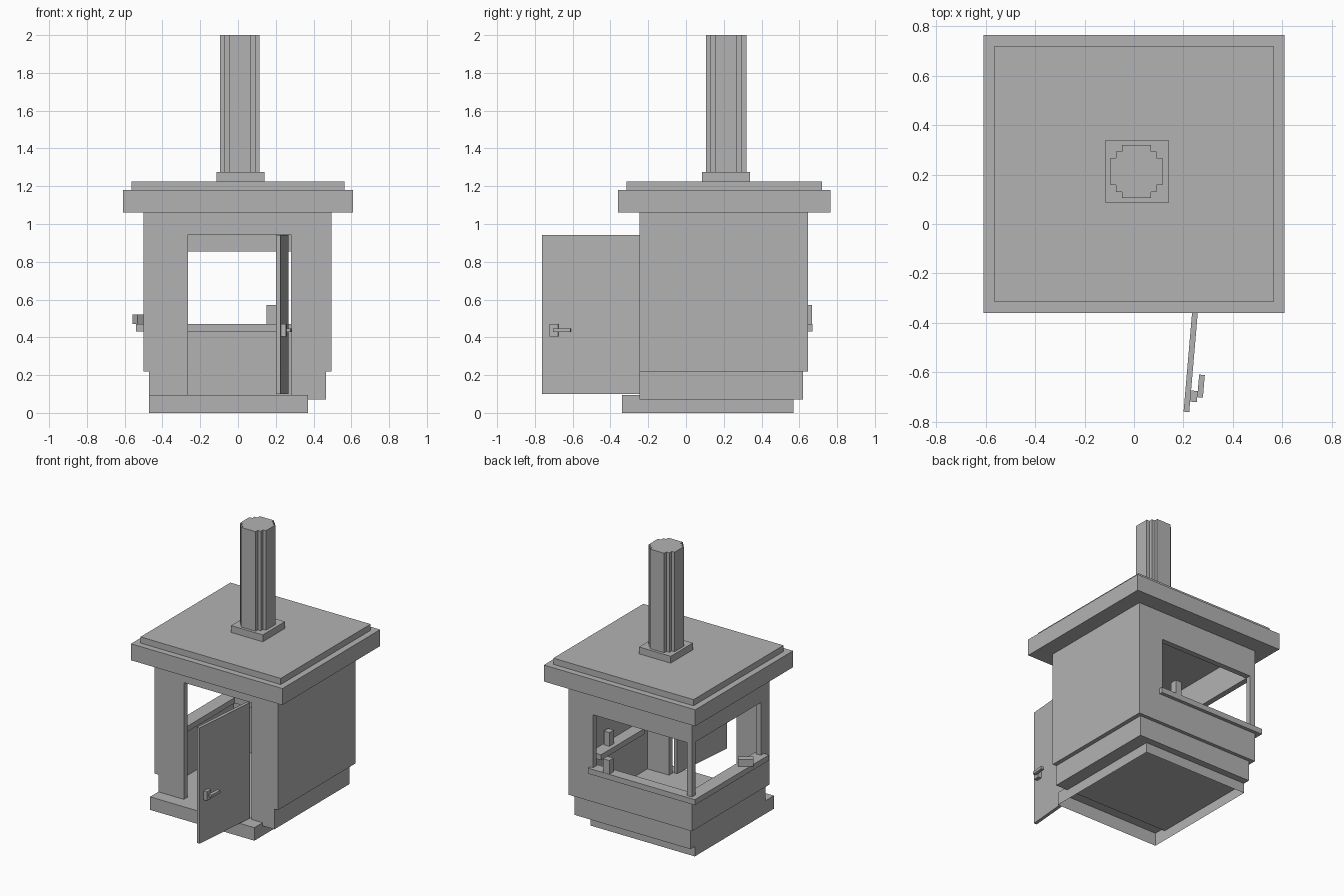
import bpy, bmesh, math
from mathutils import Matrix, Vector

if "Cube" in bpy.data.objects:
    bpy.data.objects.remove(bpy.data.objects["Cube"], do_unlink=True)

grey = bpy.data.materials.new("plain_grey")
grey.use_nodes = True
colour = (0.45, 0.45, 0.45, 1)
grey.diffuse_color = colour
grey.node_tree.nodes["Principled BSDF"].inputs["Base Color"].default_value = colour


def finish(name, bm):
    mesh = bpy.data.meshes.new(name)
    bm.to_mesh(mesh)
    bm.free()
    mesh.materials.append(grey)
    obj = bpy.data.objects.new(name, mesh)
    bpy.context.collection.objects.link(obj)
    return obj


def box(name, x, y, z, open_bottom=False):
    """Box from (low, high) pairs on each axis."""
    bm = bmesh.new()
    bmesh.ops.create_cube(bm, size=1)
    for v in bm.verts:
        v.co = Vector([(a + b) / 2 + c * (b - a) for (a, b), c in zip((x, y, z), v.co)])
    if open_bottom:
        bm.normal_update()
        bottom = [f for f in bm.faces if f.normal.z < -0.5]
        bmesh.ops.delete(bm, geom=bottom, context='FACES_ONLY')
    return finish(name, bm)


def turn(obj, angle, pivot):
    p = Vector((*pivot, 0))
    obj.data.transform(Matrix.Translation(p) @ Matrix.Rotation(angle, 4, 'Z') @ Matrix.Translation(-p))


# Main dimensions
L, R, F, B = -0.5, 0.495, -0.245, 0.645
T = 0.04
SILL, HEAD, EAVES, SKIRT = 0.43, 0.855, 1.06, 0.22
DOOR = (-0.265, 0.28)
BACK_OPEN = (L + T, 0.297)
SIDE_OPEN = (-0.15, B - T)

# Hollow plinth and floor
box("plinth", (-0.47, 0.37), (-0.34, 0.57), (0, 0.095), open_bottom=True)
box("floor", (-0.468, 0.465), (F + 0.001, 0.62), (0.072, 0.094))

# Skirting set back from the walls
box("skirt_right", (-0.47, L + T), (F + T, 0.62), (0.072, SKIRT))
box("skirt_left", (R - T, 0.465), (F + T, 0.62), (0.072, SKIRT))
box("skirt_back", (L + T, R - T), (B - T, 0.62), (0.072, SKIRT))
box("skirt_front_right", (-0.47, DOOR[0]), (F, F + T), (0.072, SKIRT))
box("skirt_front_left", (DOOR[1], 0.465), (F, F + T), (0.072, SKIRT))

# Front wall around the doorway
box("front_wall_right", (L, DOOR[0]), (F, F + T), (SKIRT, EAVES))
box("front_wall_left", (DOOR[1], R), (F, F + T), (SKIRT, EAVES))
box("door_lintel", DOOR, (F, F + T), (0.945, EAVES))

# Solid left wall
box("left_wall", (R - T, R), (F + T, B), (SKIRT, EAVES))

# Back wall around the serving window
box("back_wall_lower", (L + T, R - T), (B - T, B), (SKIRT, SILL))
box("back_wall_upper", (L + T, R - T), (B - T, B), (HEAD, EAVES))
box("back_wall_pier", (BACK_OPEN[1], R - T), (B - T, B), (SILL, HEAD))

# Right wall around the serving window
box("right_wall_lower", (L, L + T), (F + T, B), (SKIRT, SILL))
box("right_wall_upper", (L, L + T), (F + T, B), (HEAD, EAVES))
box("right_wall_pier", (L, L + T), (F + T, SIDE_OPEN[0]), (SILL, HEAD))
box("corner_post", (L, L + T), (B - T, B), (SILL, HEAD))

# Counters
COUNTER = (SILL, 0.47)
box("back_counter", (-0.54, 0.32), (0.59, 0.67), COUNTER)
box("right_counter", (-0.54, -0.44), (-0.185, 0.59), COUNTER)
box("inner_shelf", (0.37, R - T), (-0.05, 0.45), COUNTER)

# Small items on the counters
box("back_item", (0.15, 0.2), (0.62, 0.668), (0.47, 0.57))
box("shelf_item", (0.4, 0.445), (0.26, 0.31), (0.47, 0.57))
side_item = box("side_item", (-0.555, -0.45), (0.005, 0.055), (0.47, 0.52))
turn(side_item, math.radians(35), (-0.502, 0.03))

# Open door with its handle, swung on the hinge
door_parts = [
    box("door", (0.245, 0.268), (-0.763, F), (0.1, 0.943)),
    box("handle_plate", (0.268, 0.295), (-0.72, -0.675), (0.405, 0.47)),
    box("handle_lever", (0.295, 0.318), (-0.7, -0.608), (0.428, 0.448)),
]
for part in door_parts:
    turn(part, math.radians(-4.9), (0.2565, F))

# Roof slabs
box("roof_slab", (-0.61, 0.61), (-0.36, 0.765), (EAVES, 1.18))
box("roof_cap", (-0.565, 0.565), (-0.315, 0.72), (1.18, 1.225))

# Chimney: a stepped profile mirrored into four quarters
box("chimney_base", (-0.115, 0.14), (0.085, 0.34), (1.225, 1.275))
quarter = [(0.105, 0.055), (0.082, 0.055), (0.082, 0.082), (0.058, 0.082), (0.058, 0.107)]
half = quarter + [(-x, y) for x, y in reversed(quarter)]
outline = half + [(x, -y) for x, y in reversed(half)]
bm = bmesh.new()
base = bm.faces.new([bm.verts.new((0.01 + x, 0.2125 + y, 1.275)) for x, y in outline])
top = bmesh.ops.extrude_face_region(bm, geom=[base], use_keep_orig=True)
bmesh.ops.translate(bm, vec=(0, 0, 0.725),
                    verts=[g for g in top["geom"] if isinstance(g, bmesh.types.BMVert)])
bmesh.ops.recalc_face_normals(bm, faces=bm.faces)
finish("chimney", bm)
